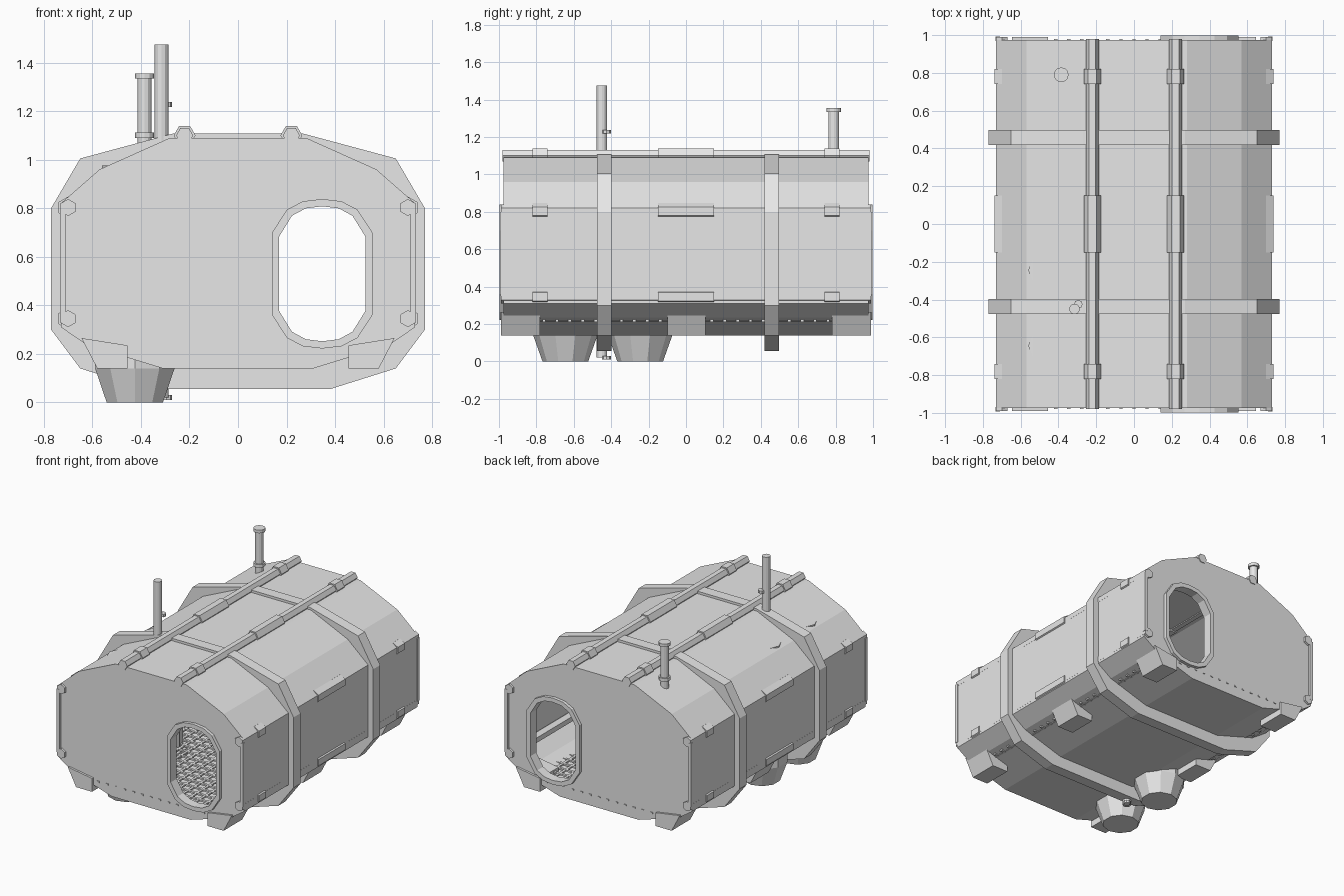
import bpy, bmesh, math
from mathutils import Vector, Matrix

cube = bpy.data.objects.get("Cube")
if cube:
    bpy.data.objects.remove(cube, do_unlink=True)

GREY = (0.8, 0.8, 0.8, 1)
mat = bpy.data.materials.new("plain_grey")
mat.use_nodes = True
mat.diffuse_color = GREY
mat.node_tree.nodes["Principled BSDF"].inputs["Base Color"].default_value = GREY


def finish(name, bm):
    bmesh.ops.recalc_face_normals(bm, faces=bm.faces)
    mesh = bpy.data.meshes.new(name)
    bm.to_mesh(mesh)
    bm.free()
    mesh.materials.append(mat)
    ob = bpy.data.objects.new(name, mesh)
    bpy.context.collection.objects.link(ob)
    return ob


def prism(name, loops, y0, y1):
    """Extrude an (x, z) outline, with optional holes, along y."""
    bm = bmesh.new()
    for loop in loops:
        vs = [bm.verts.new((x, y0, z)) for x, z in loop]
        for a, b in zip(vs, vs[1:] + vs[:1]):
            bm.edges.new((a, b))
    if len(loops) == 1:
        bm.faces.new(bm.verts)
    else:
        bmesh.ops.triangle_fill(bm, edges=bm.edges, use_beauty=True, normal=(0, -1, 0))
    ext = bmesh.ops.extrude_face_region(bm, geom=bm.faces[:])
    moved = [g for g in ext["geom"] if isinstance(g, bmesh.types.BMVert)]
    bmesh.ops.translate(bm, vec=(0, y1 - y0, 0), verts=moved)
    return finish(name, bm)


def rod(name, start, end, r0, r1=None, sides=12, turn=0):
    """Straight cylinder or cone between two points."""
    start, end = Vector(start), Vector(end)
    axis = end - start
    rot = axis.to_track_quat("Z", "Y").to_matrix().to_4x4()
    place = Matrix.Translation((start + end) / 2) @ rot @ Matrix.Rotation(turn, 4, "Z")
    bm = bmesh.new()
    bmesh.ops.create_cone(bm, cap_ends=True, segments=sides, radius1=r0,
                          radius2=r1 or r0, depth=axis.length, matrix=place)
    return finish(name, bm)


def box(bm, x0, x1, y0, y1, z0, z1):
    size = Matrix.Diagonal((x1 - x0, y1 - y0, z1 - z0, 1))
    centre = Matrix.Translation(((x0 + x1) / 2, (y0 + y1) / 2, (z0 + z1) / 2))
    bmesh.ops.create_cube(bm, size=1, matrix=centre @ size)


def mirrored(half):
    return half + [(-x, z) for x, z in reversed(half)]


def shrink(loop, amount, cz=0.6):
    return [(x * (1 - amount), cz + (z - cz) * (1 - amount)) for x, z in loop]


# Hull shell and end walls with oval doorways
hull = mirrored([(0.31, 0.14), (0.62, 0.235), (0.73, 0.31), (0.73, 0.82),
                 (0.57, 0.96), (0.28, 1.09)])
prism("hull_shell", [hull, shrink(hull, 0.03)], -0.965, 0.965)


def door_loop(w, h):
    quarter = [(w, h * 0.55), (w * 0.7, h * 0.86), (w * 0.38, h * 0.97), (0, h)]
    right = [(x, -z) for x, z in reversed(quarter)] + quarter
    left = [(-x, z) for x, z in reversed(right) if x > 0]
    return [(0.347 + x, 0.53 + z) for x, z in right + left]


for side, label in ((-1, "front"), (1, "back")):
    prism(label + "_wall", [hull, door_loop(0.18, 0.28)], side * 0.94, side * 0.975)
    prism(label + "_door_rim", [door_loop(0.207, 0.308), door_loop(0.178, 0.278)],
          side * 0.93, side * 0.998)
    bm = bmesh.new()
    for s in (-1, 1):
        box(bm, s * 0.722 - 0.012, s * 0.722 + 0.012,
            side * 0.98 - 0.012, side * 0.98 + 0.012, 0.35, 0.8)
    finish(label + "_corner_posts", bm)

# Two reinforcing bands around the hull
band = mirrored([(0.38, 0.055), (0.65, 0.14), (0.77, 0.3), (0.77, 0.8),
                 (0.65, 1.005), (0.27, 1.107)])
for label, y in (("front", -0.437), ("back", 0.458)):
    prism(label + "_band", [band, shrink(hull, 0.02)], y - 0.039, y + 0.039)

# Lengthwise hexagonal pipes with couplings
for s, side in ((-1, "right"), (1, "left")):
    for label, x, z, end in (("top", 0.22, 1.1, 0.98), ("upper", 0.7, 0.803, 0.99),
                             ("lower", 0.7, 0.345, 0.99)):
        name = f"{side}_{label}_pipe"
        turn = math.pi / 6 if label != "top" else 0
        turn = math.pi / 2 + turn
        rod(name, (s * x, -end, z), (s * x, end, z), 0.035, sides=6, turn=turn)
        for y, half in ((-0.78, 0.04), (0, 0.15), (0.78, 0.04)):
            rod(name + "_coupling", (s * x, y - half, z), (s * x, y + half, z),
                0.045, sides=6, turn=turn)

# Wedge feet along both lower edges
foot = [(0.455, 0.14), (0.58, 0.14), (0.645, 0.265), (0.455, 0.235)]
for s, side in ((-1, "right"), (1, "left")):
    for label, y0, y1 in (("front", -0.99, -0.78), ("middle", -0.1, 0.105), ("back", 0.78, 0.99)):
        prism(f"{side}_{label}_foot", [[(s * x, z) for x, z in foot]], y0, y1)

# Tapered pods under the hull, with the columns standing above them
for label, y in (("front", -0.645), ("rear", -0.245)):
    rod(label + "_pod", (-0.425, y, 0), (-0.425, y, 0.14), 0.122, 0.172, sides=10)
    rod(label + "_pod_neck", (-0.425, y, 0.14), (-0.425, y, 0.2), 0.172, sides=10)
    rod(label + "_column", (-0.425, y, 0.2), (-0.425, y, 0.976), 0.135, sides=8)

# Tall periscope tube through the hull
rod("periscope_tube", (-0.315, -0.45, 0.02), (-0.315, -0.45, 1.475), 0.028)
for z in (0.02, 1.228):
    rod("periscope_knob", (-0.295, -0.425, z - 0.01), (-0.295, -0.425, z + 0.01), 0.023, sides=8)

# Capped vent
rod("vent_tube", (-0.385, 0.79, 1.0), (-0.385, 0.79, 1.35), 0.028)
for z in (1.1, 1.345):
    rod("vent_collar", (-0.385, 0.79, z - 0.011), (-0.385, 0.79, z + 0.011), 0.039)

# Floor grating whose bar ends show through the hull
bm = bmesh.new()
for i in range(-14, 15):
    box(bm, -0.585, 0.585, i * 0.069 - 0.009, i * 0.069 + 0.009, 0.212, 0.224)
for i in range(-8, 9):
    box(bm, i * 0.069 - 0.009, i * 0.069 + 0.009, -0.98, 0.98, 0.213, 0.223)
finish("floor_grating", bm)
